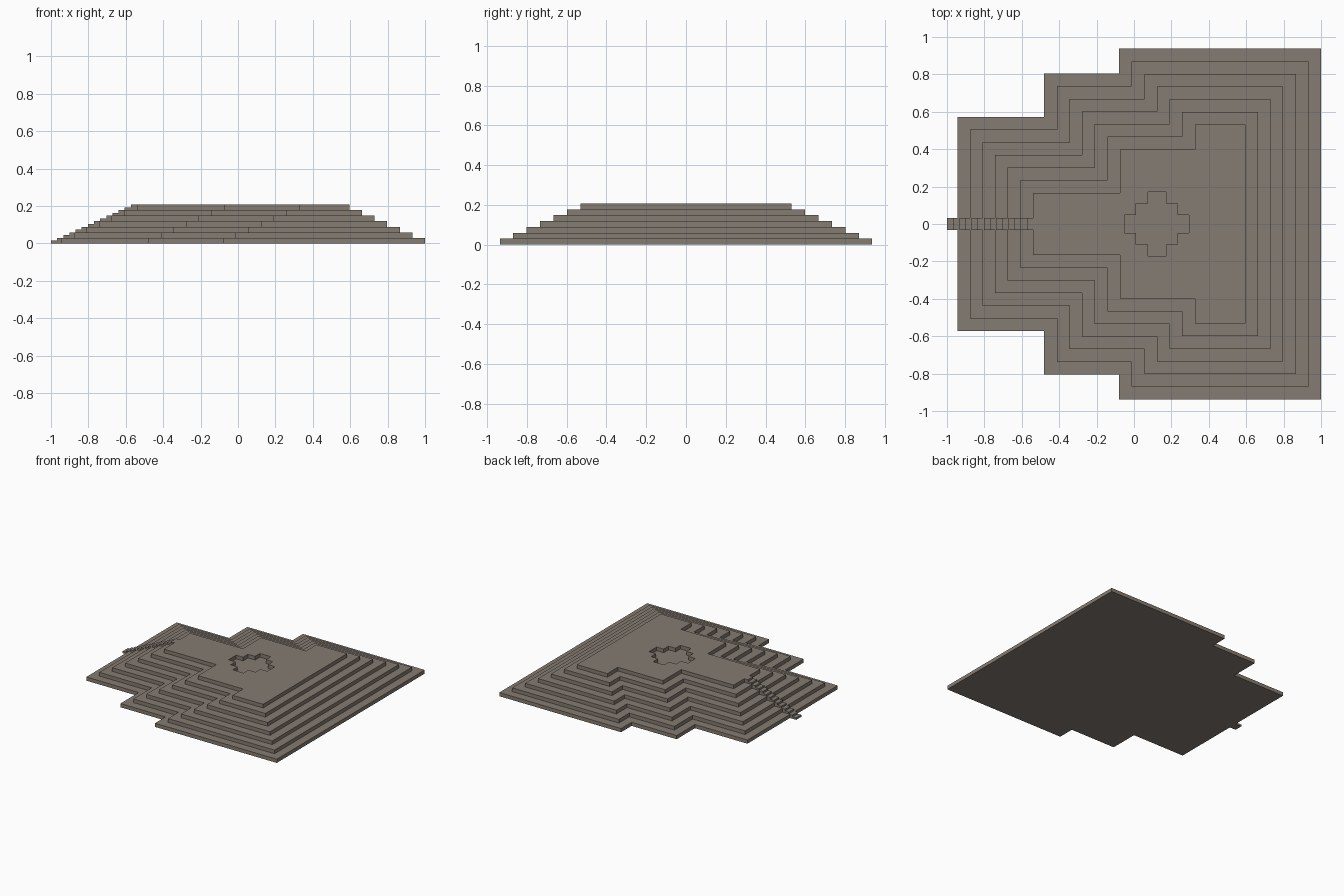
import bpy, bmesh

if "Cube" in bpy.data.objects:
    bpy.data.objects.remove(bpy.data.objects["Cube"])

STEP_IN, TIERS, TOP = 0.0675, 7, 0.207
H = TOP / TIERS

stone = bpy.data.materials.new("taupe stone")
stone.diffuse_color = (0.235, 0.2, 0.168, 1)
stone.use_nodes = True
stone.node_tree.nodes["Principled BSDF"].inputs["Base Color"].default_value = stone.diffuse_color


def finish(bm, name):
    bmesh.ops.recalc_face_normals(bm, faces=bm.faces)
    me = bpy.data.meshes.new(name)
    bm.to_mesh(me)
    bm.free()
    me.materials.append(stone)
    ob = bpy.data.objects.new(name, me)
    bpy.context.collection.objects.link(ob)
    return ob


def ring(bm, pts, z):
    return [bm.verts.new((x, y, z)) for x, y in pts]


def bridge(bm, a, b):
    n = len(a)
    for i in range(n):
        bm.faces.new((a[i], a[(i + 1) % n], b[(i + 1) % n], b[i]))


def mirrored(half):
    return half + [(x, -y) for x, y in reversed(half)]


def tier_outline(d):
    a, b, c, e = -0.945 + d, -0.48 + d, -0.08 + d, 1 - d
    p, q, r = 0.572 - d, 0.804 - d, 0.937 - d
    return mirrored([(a, p), (b, p), (b, q), (c, q), (c, r), (e, r)])


# stepped platform: one skin of risers and treads
bm = bmesh.new()
prev = None
for i in range(TIERS):
    pts = tier_outline(i * STEP_IN)
    low, high = ring(bm, pts, i * H), ring(bm, pts, (i + 1) * H)
    if prev:
        bridge(bm, prev, low)
    else:
        bm.faces.new(low)
    bridge(bm, low, high)
    prev = high

# sunken stepped-cross basin in the top
cx = 0.122
w = (0.048, 0.11, 0.172)
half = [(-w[2], w[0]), (-w[1], w[0]), (-w[1], w[1]), (-w[0], w[1]), (-w[0], w[2])]
half += [(-x, y) for x, y in reversed(half)]
basin = mirrored([(cx + x, y) for x, y in half])
rim, floor = ring(bm, basin, TOP), ring(bm, basin, TOP - H)
bridge(bm, rim, floor)
bm.faces.new(floor)

# top deck around the basin
bm.edges.ensure_lookup_table()
edges = [bm.edges.get((loop[i], loop[(i + 1) % len(loop)]))
         for loop in (prev, rim) for i in range(len(loop))]
bmesh.ops.triangle_fill(bm, use_beauty=True, use_dissolve=False, edges=edges)
finish(bm, "stepped_platform")

# narrow staircase up the left side
N, X0, X1, W = 14, -1.0, -0.54, 0.033
run, rise = (X1 - X0) / N, TOP / N
profile = [(X0, 0)]
for i in range(N):
    profile += [(X0 + i * run, (i + 1) * rise), (X0 + (i + 1) * run, (i + 1) * rise)]
profile += [(X1 + 0.0, TOP - H), (-0.94, 0.0)]
bm = bmesh.new()
near = [bm.verts.new((x, -W, z)) for x, z in profile]
far = [bm.verts.new((x, W, z)) for x, z in profile]
bridge(bm, near, far)
bm.faces.new(near)
bm.faces.new(far)
finish(bm, "staircase")
